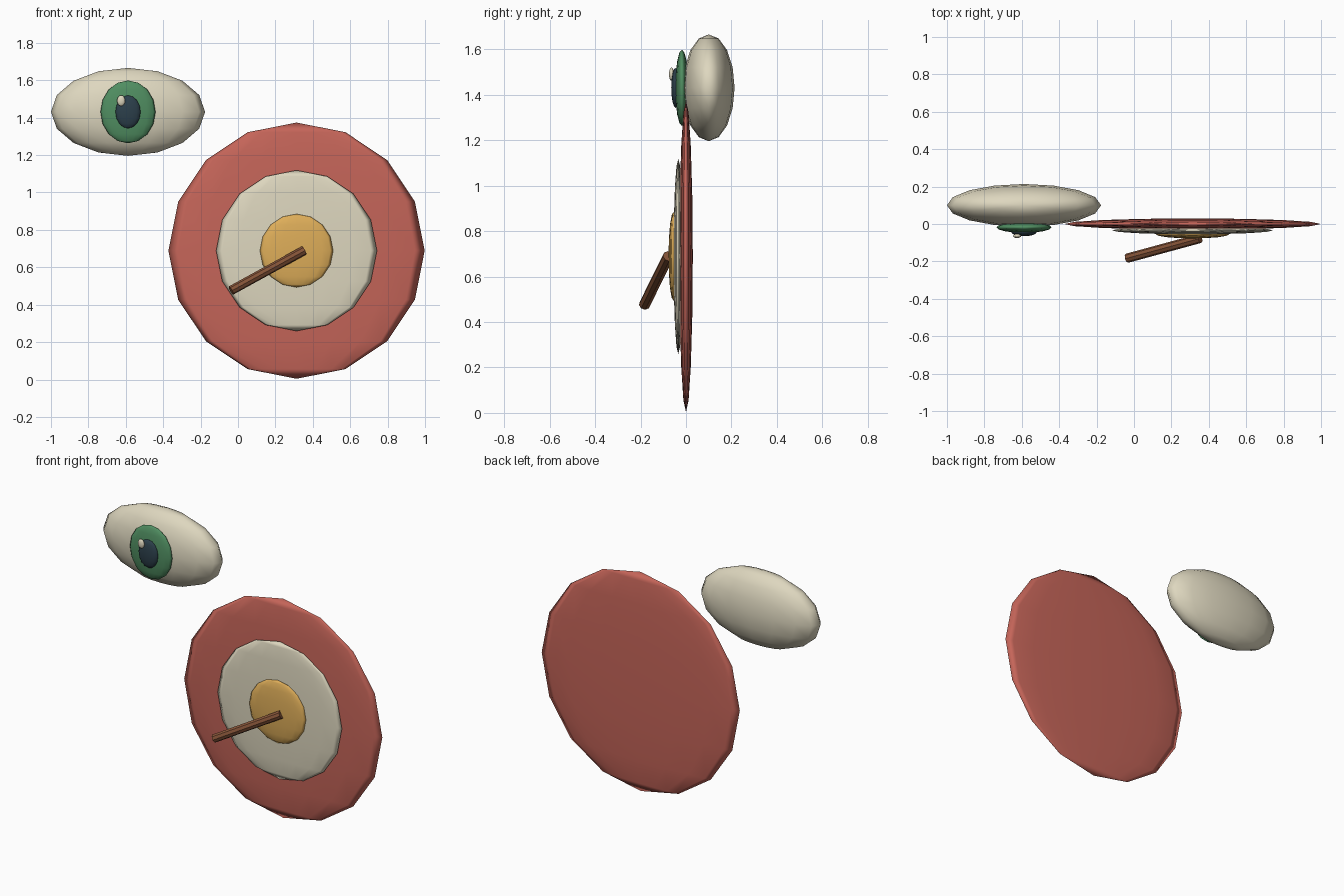
import bpy
from mathutils import Vector

if "Cube" in bpy.data.objects:
    bpy.data.objects.remove(bpy.data.objects["Cube"])


def material(name, rgb):
    m = bpy.data.materials.new(name)
    m.diffuse_color = (*rgb, 1)
    m.use_nodes = True
    m.node_tree.nodes["Principled BSDF"].inputs["Base Color"].default_value = m.diffuse_color
    return m


red = material("red", (0.56, 0.13, 0.10))
cream = material("cream", (0.73, 0.68, 0.52))
gold = material("gold", (0.73, 0.42, 0.10))
green = material("green", (0.08, 0.27, 0.12))
dark = material("dark_slate", (0.025, 0.05, 0.07))
brown = material("brown", (0.24, 0.09, 0.04))


def ellipsoid(name, center, radii, mat):
    """Low-poly sphere with upright poles, squashed to the given radii."""
    bpy.ops.mesh.primitive_uv_sphere_add(segments=16, ring_count=8, radius=1, location=center)
    ob = bpy.context.object
    ob.name = name
    ob.scale = radii
    bpy.ops.object.transform_apply(location=False, rotation=False, scale=True)
    bpy.ops.object.shade_smooth()
    ob.data.materials.append(mat)
    return ob


def rod(name, start, end, radius, mat):
    a, b = Vector(start), Vector(end)
    bpy.ops.mesh.primitive_cylinder_add(vertices=8, radius=radius, depth=(b - a).length,
                                        location=(a + b) / 2)
    ob = bpy.context.object
    ob.name = name
    ob.rotation_euler = (b - a).to_track_quat('Z', 'Y').to_euler()
    bpy.ops.object.shade_smooth_by_angle()
    ob.data.materials.append(mat)
    return ob


# Target: three stacked lens-shaped discs
TX, TZ = 0.313, 0.689
ellipsoid("target_outer_disc", (TX, 0, TZ), (0.685, 0.03, 0.685), red)
ellipsoid("target_middle_disc", (TX, -0.034, TZ), (0.43, 0.021, 0.43), cream)
ellipsoid("target_center_disc", (TX, -0.055, TZ), (0.196, 0.022, 0.196), gold)

# Shaft sticking out of the target
rod("shaft", (-0.037, -0.183, 0.476), (0.353, -0.077, 0.69), 0.025, brown)

# Eye with iris, pupil and highlight
EX, EZ = -0.588, 1.431
ellipsoid("eyeball", (EX, 0.1, EZ), (0.412, 0.114, 0.235), cream)
ellipsoid("iris", (EX, -0.018, EZ), (0.147, 0.029, 0.168), green)
ellipsoid("pupil", (EX, -0.045, EZ), (0.067, 0.02, 0.088), dark)
ellipsoid("eye_highlight", (EX - 0.037, -0.064, EZ + 0.06), (0.022, 0.011, 0.029), cream)
